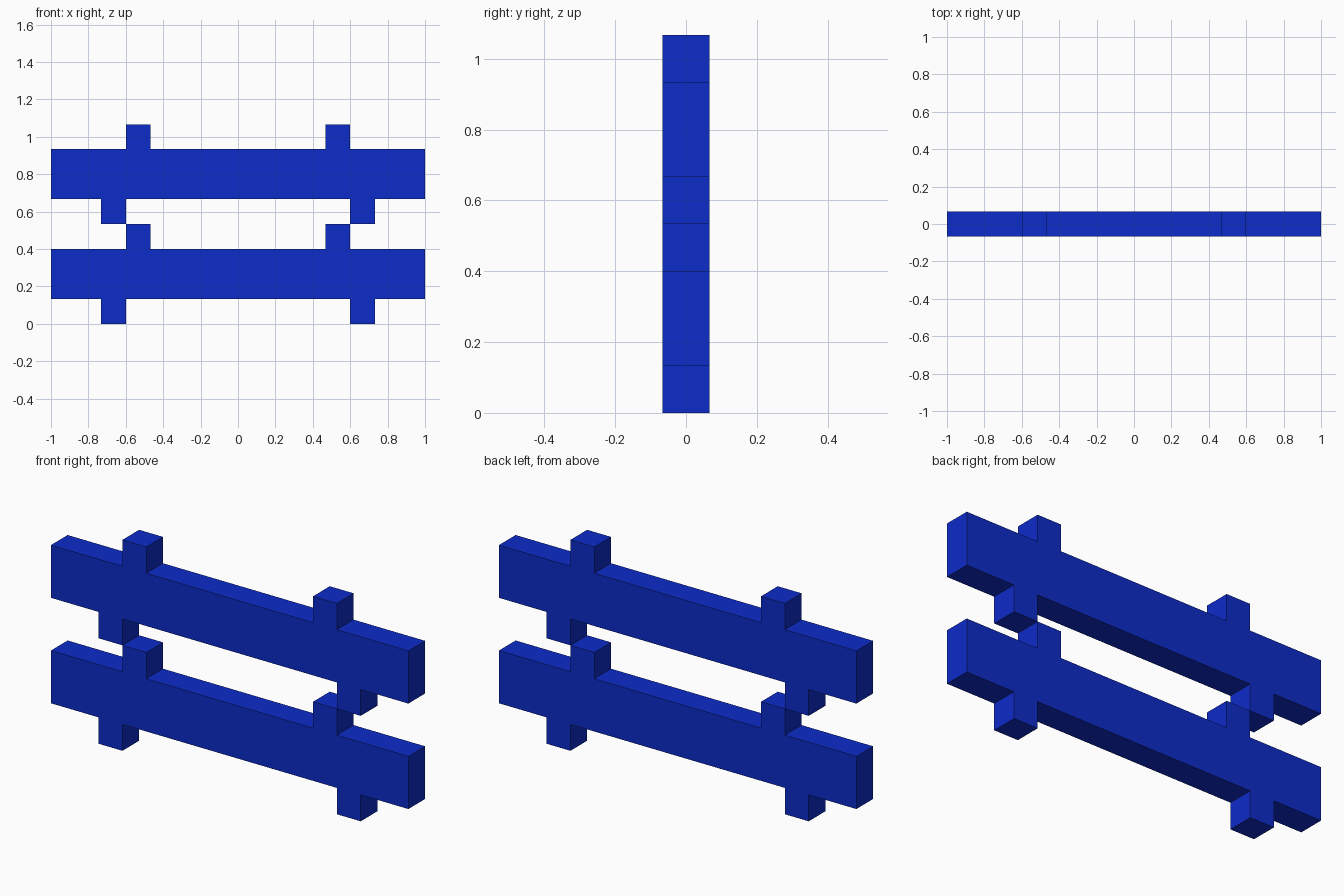
import bpy
import bmesh

if "Cube" in bpy.data.objects:
    bpy.data.objects.remove(bpy.data.objects["Cube"])

U = 2 / 15  # the model sits on a grid of 15 units per length

blue = bpy.data.materials.new("deep_blue")
blue.diffuse_color = (0.004, 0.025, 0.59, 1)
blue.use_nodes = True
blue.node_tree.nodes["Principled BSDF"].inputs["Base Color"].default_value = blue.diffuse_color

# Right half of the rail outline (x, z in grid units), bottom to top:
# foot peg below, plank end, locking peg above
HALF = [(4.5, 1), (4.5, 0), (5.5, 0), (5.5, 1), (7.5, 1), (7.5, 3),
        (4.5, 3), (4.5, 4), (3.5, 4), (3.5, 3)]


def add_rail(name, z0):
    """Extrude the mirrored outline into one pegged rail."""
    outline = HALF + [(-x, z) for x, z in reversed(HALF)]
    bm = bmesh.new()
    front = bm.faces.new([bm.verts.new((x * U, -U / 2, (z + z0) * U))
                          for x, z in outline])
    ext = bmesh.ops.extrude_face_region(bm, geom=[front], use_keep_orig=True)
    back = [v for v in ext["geom"] if isinstance(v, bmesh.types.BMVert)]
    bmesh.ops.translate(bm, verts=back, vec=(0, U, 0))
    bmesh.ops.recalc_face_normals(bm, faces=bm.faces)
    mesh = bpy.data.meshes.new(name)
    bm.to_mesh(mesh)
    bm.free()
    mesh.materials.append(blue)
    bpy.context.collection.objects.link(bpy.data.objects.new(name, mesh))


# Two identical rails stacked one above the other
for i, name in enumerate(("lower_rail", "upper_rail")):
    add_rail(name, i * 4)
